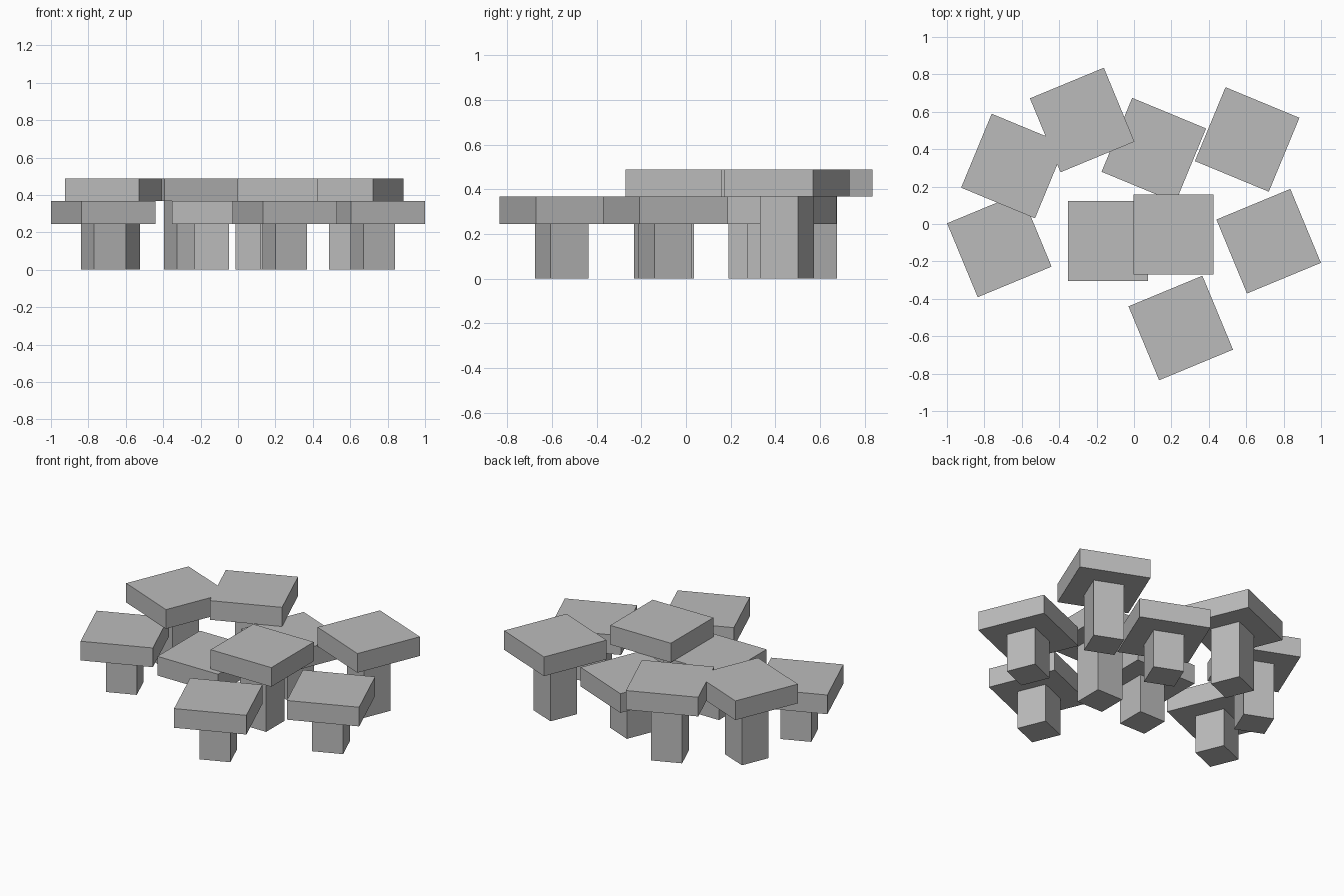
import bpy
from math import radians

if "Cube" in bpy.data.objects:
    bpy.data.objects.remove(bpy.data.objects["Cube"])

U = 0.0611            # base module
SLAB = 7 * U          # slab side
POST = 3 * U          # post side
THICK = 2 * U         # slab thickness
LOW, HIGH = 4 * U, 6 * U

grey = bpy.data.materials.new("stone_grey")
grey.diffuse_color = (0.5, 0.5, 0.5, 1)
grey.use_nodes = True
grey.node_tree.nodes["Principled BSDF"].inputs["Base Color"].default_value = grey.diffuse_color


def block(name, x, y, z0, side, height, turn):
    """Square block standing on z0, turned about the vertical axis."""
    bpy.ops.mesh.primitive_cube_add(size=1, location=(x, y, z0 + height / 2),
                                    rotation=(0, 0, radians(turn)))
    ob = bpy.context.object
    ob.name = name
    ob.scale = (side, side, height)
    ob.data.materials.append(grey)


# each table: centre x, centre y, post height, turn in degrees
tables = [
    (-0.645, 0.31, HIGH, -22.5),
    (-0.277, 0.556, HIGH, 22.5),
    (0.106, 0.395, LOW, -22.5),
    (0.605, 0.452, HIGH, -22.5),
    (-0.72, -0.112, LOW, 22.5),
    (-0.14, -0.092, LOW, 0),
    (0.21, -0.056, HIGH, 0),
    (0.72, -0.092, LOW, 22.5),
    (0.25, -0.556, LOW, 22.5),
]

for i, (x, y, h, turn) in enumerate(tables, 1):
    block(f"post_{i}", x, y, 0, POST, h, turn)
    block(f"slab_{i}", x, y, h, SLAB, THICK, turn)
